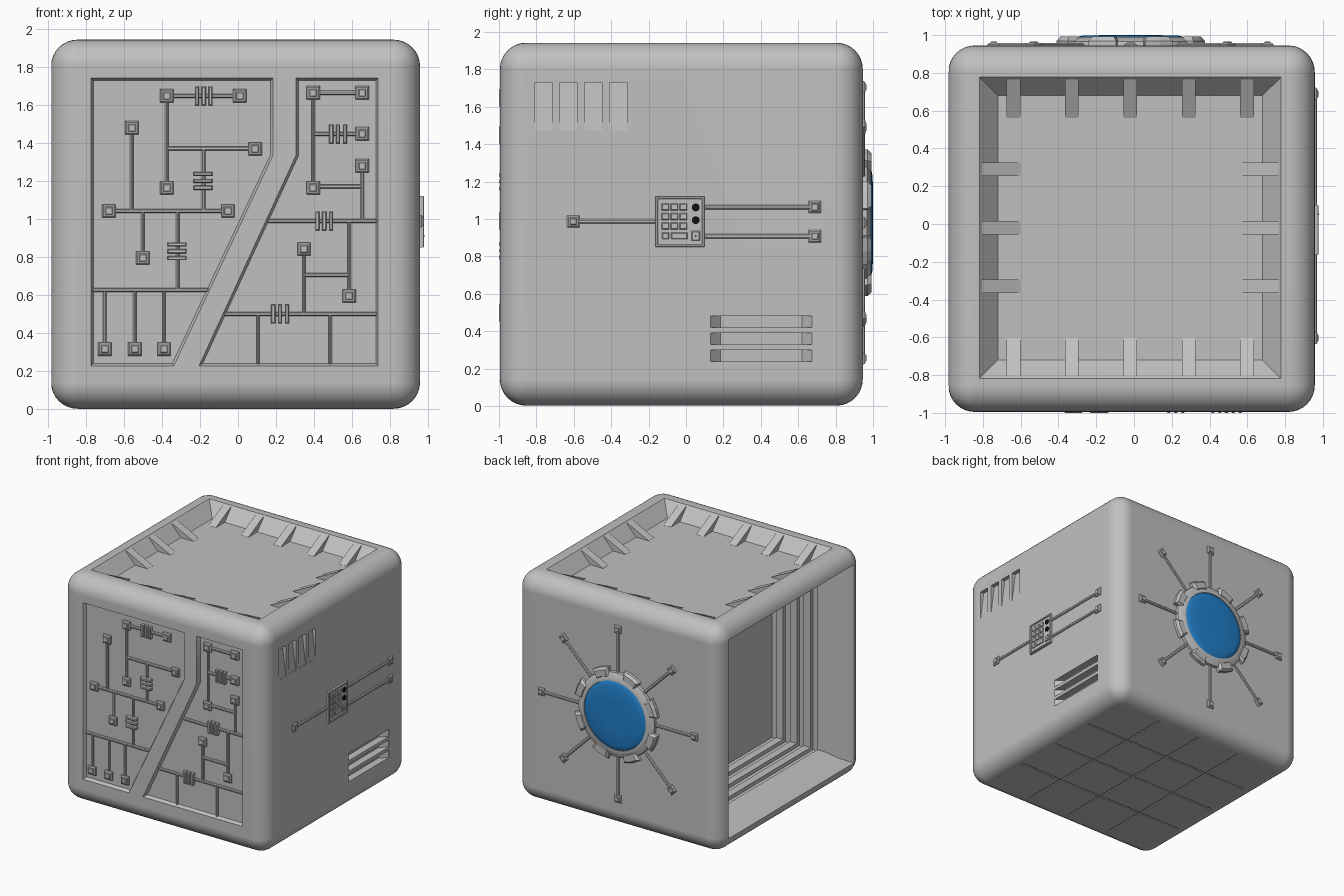
import bpy, bmesh, math
from mathutils import Vector as V

if "Cube" in bpy.data.objects:
    bpy.data.objects.remove(bpy.data.objects["Cube"])

def material(name, col):
    m = bpy.data.materials.new(name)
    m.diffuse_color = (*col, 1)
    m.use_nodes = True
    m.node_tree.nodes["Principled BSDF"].inputs["Base Color"].default_value = m.diffuse_color
    return m

GREY = material("light grey", (0.53, 0.53, 0.53))
BLUE = material("blue glass", (0.015, 0.21, 0.58))
BLACK = material("black", (0.005, 0.005, 0.005))
X0, X1, Y0, Y1, Z1, ZC = -0.983, 0.957, -0.995, 0.945, 1.945, 0.9725

# face mappers: u across, v up, h outward from the face
front = lambda u, v, h: V((u, Y0 - h, v))
right = lambda u, v, h: V((X1 + h, u, v))
back = lambda u, v, h: V((u - 0.018, Y1 + h, v + 0.98))
top = lambda u, v, h: V((u - 0.02, v - 0.02, Z1 + h))

def solid(bm, loop, vec, taper=0, depth=0):
    """Prism from a loop, with an optional tapered cap."""
    f = bm.faces.new([bm.verts.new(p) for p in loop])
    g = bmesh.ops.extrude_face_region(bm, geom=[f], use_keep_orig=True)["geom"]
    bmesh.ops.translate(bm, verts=[e for e in g if isinstance(e, bmesh.types.BMVert)], vec=vec)
    cap = [e for e in g if isinstance(e, bmesh.types.BMFace)]
    bmesh.ops.recalc_face_normals(bm, faces=bm.faces[:])
    if taper:
        bmesh.ops.inset_region(bm, faces=cap, thickness=taper, depth=depth, use_even_offset=True)

def bar(bm, face, p, q, w, h0, h1, taper=0.006):
    """Raised strip from p to q on a face."""
    p, q = V(p), V(q)
    d = (q - p).normalized()
    n = V((-d.y, d.x)) * w / 2
    cap = min(taper, (h1 - h0) * 0.6)
    loop = [face(*c, h0) for c in (p - n, q - n, q + n, p + n)]
    solid(bm, loop, face(0, 0, h1 - cap) - face(0, 0, h0), taper, cap)

def pad(bm, face, p, h0, h1, w=0.07, d=(1, 0)):
    """Square terminal with a smaller raised centre."""
    p, d = V(p), V(d).normalized()
    bar(bm, face, p - d * w / 2, p + d * w / 2, w, h0, h1, 0.008)
    bar(bm, face, p - d * w * .28, p + d * w * .28, w * .56, h0, h1 + 0.006, 0.004)

def clip(bm, face, p, vertical):
    """Three short bars across a line."""
    for k in (-0.036, 0, 0.036):
        a, b = ((k, -.05), (k, .05)) if vertical else ((-.05, k), (.05, k))
        bar(bm, face, V(p) + V(a), V(p) + V(b), 0.022, -0.035, 0.005, 0.005)

def lathe(bm, prof, seg=48):
    rings = [[bm.verts.new(back(r * math.cos(t), r * math.sin(t), h)) for t in
              [2 * math.pi * i / seg for i in range(seg)]] for r, h in prof]
    for a, b in zip(rings, rings[1:]):
        for i in range(seg):
            j = (i + 1) % seg
            bm.faces.new((a[i], a[j], b[j], b[i]))
    bm.faces.new(rings[-1])

def finish(bm, name, mat=GREY, smooth=True):
    bmesh.ops.recalc_face_normals(bm, faces=bm.faces[:])
    me = bpy.data.meshes.new(name)
    bm.to_mesh(me)
    bm.free()
    ob = bpy.data.objects.new(name, me)
    bpy.context.collection.objects.link(ob)
    me.materials.append(mat)
    if smooth:
        bpy.ops.object.select_all(action='DESELECT')
        ob.select_set(True)
        bpy.context.view_layer.objects.active = ob
        bpy.ops.object.shade_smooth_by_angle(angle=math.radians(30))
    return ob

# rounded cube body
bm = bmesh.new()
bmesh.ops.create_cube(bm, size=1.94)
bmesh.ops.translate(bm, verts=bm.verts[:], vec=((X0 + X1) / 2, (Y0 + Y1) / 2, ZC))
bmesh.ops.bevel(bm, geom=bm.edges[:], offset=0.14, segments=8, profile=0.5, affect='EDGES')
body = finish(bm, "body", smooth=False)

cutters = []
def cutter(loop, vec, taper=0, depth=0):
    b = bmesh.new()
    solid(b, loop, vec, taper, depth)
    cutters.append(finish(b, "cutter", smooth=False))

# two circuit recesses in the front
left_panel = [(-.773, 1.74), (.184, 1.74), (.184, 1.335), (-.337, .228), (-.773, .228)]
right_panel = [(.305, 1.74), (.737, 1.74), (.737, .228), (-.205, .228), (.305, 1.335)]
for poly in (left_panel, right_panel):
    cutter([front(u, v, .05) for u, v in poly], (0, .05, 0), .013, .03)
# tray in the top
cutter([top(u, v, .05) for u, v in ((-.8, -.8), (.8, -.8), (.8, .8), (-.8, .8))], (0, 0, -.05), .1, .11)
# vents on the right side
for y in (-.764, -.63, -.496, -.362):
    cutter([right(y - .047, z, h) for z, h in ((1.73, .02), (1.73, -.035), (1.47, -.002), (1.47, .02))], (0, .094, 0))
for z in (.27, .36, .45):
    cutter([right(y, z - .031, h) for y, h in ((.13, .02), (.13, -.002), (.185, -.06), (.62, -.06),
                                               (.675, -.002), (.675, .02))], (0, 0, .062))
# tile grooves underneath
for i in range(3):
    k = (i - 1) * 0.42
    for (cx, cy), (w, d) in (((k - .013, -.025), (.008, .83)), ((-.013, k - .025), (.83, .008))):
        cutter([V((cx + a * w, cy + b * d, -.02)) for a, b in ((-1, -1), (1, -1), (1, 1), (-1, 1))], (0, 0, .032))
# deep ribbed bay in the left side
steps = [(-.05, .85), (.14, .85), (.25, .8)]
for i in range(4):
    s = .25 + i * .13
    steps += [(s + .065, .8), (s + .066, .828), (s + .125, .828), (s + .13, .8)]
bm = bmesh.new()
rings = [[bm.verts.new((X0 + d, -.025 + a * r, ZC + b * r)) for a, b in ((-1, -1), (1, -1), (1, 1), (-1, 1))]
         for d, r in steps]
for a, b in zip(rings, rings[1:]):
    for i in range(4):
        j = (i + 1) % 4
        bm.faces.new((a[i], a[j], b[j], b[i]))
bm.faces.new(rings[0])
bm.faces.new(rings[-1])
cutters.append(finish(bm, "cutter", smooth=False))

bpy.ops.object.select_all(action='DESELECT')
bpy.context.view_layer.objects.active = body
body.select_set(True)
for c in cutters:
    c.hide_render = True
    m = body.modifiers.new("cut", 'BOOLEAN')
    m.operation, m.solver, m.object = 'DIFFERENCE', 'EXACT', c
    bpy.ops.object.modifier_apply(modifier=m.name)
    bpy.data.objects.remove(c)
bpy.ops.object.shade_smooth_by_angle(angle=math.radians(30))
wn = body.modifiers.new("normals", 'WEIGHTED_NORMAL')
wn.keep_sharp = True

# wedge fins around the tray
bm = bmesh.new()
prof = ((-.785, -.008), (-.58, -.109), (-.58, -.113), (-.785, -.113))
for s in (-1, 1):
    for i in range(5):
        u = -.618 + i * .309 - .036
        solid(bm, [top(u, -s * r, h) for r, h in prof], (.072, 0, 0))
    for i in range(3):
        v = -.309 + i * .309 - .036
        solid(bm, [top(-s * r, v, h) for r, h in prof], (0, .072, 0))
finish(bm, "tray_fins", smooth=False)

# front circuit: lines
bm = bmesh.new()
H = [(1.647, -.374, .01), (1.37, -.374, .09), (1.042, -.679, -.053), (.626, -.765, -.155),
     (1.663, .395, .653), (1.447, .395, .653), (1.17, .395, .653), (.99, .155, .73), (.705, .347, .584), (.5, -.07, .73)]
for z, a, b in H:
    bar(bm, front, (a, z), (b, z), .022, -.035, -.014)
VL = [(-.374, 1.647, 1.163), (-.18, 1.37, 1.042), (-.558, 1.479, 1.042), (-.5, 1.042, .795), (-.316, 1.042, .626),
      (-.7, .626, .316), (-.542, .626, .316), (-.389, .626, .316), (.395, 1.663, 1.163), (.653, 1.279, .99),
      (.584, .99, .595), (.347, .842, .5), (.105, .5, .235), (.484, .5, .235)]
for x, a, b in VL:
    bar(bm, front, (x, a), (x, b), .018, -.035, -.015)
finish(bm, "front_circuit_lines", smooth=False)

# front circuit: terminals and clips
bm = bmesh.new()
for p in [(-.374, 1.647), (.01, 1.647), (-.558, 1.479), (.09, 1.368), (-.374, 1.163), (-.679, 1.042), (-.053, 1.042),
          (-.5, .795), (-.7, .316), (-.542, .316), (-.389, .316), (.395, 1.663), (.653, 1.663), (.653, 1.447),
          (.653, 1.279), (.395, 1.163), (.347, .842), (.584, .595)]:
    pad(bm, front, p, -.035, -.006)
for x, z, vert in [(-.18, 1.647, 1), (-.184, 1.2, 0), (-.32, .83, 0), (.526, 1.447, 1), (.453, .99, 1), (.221, .5, 1)]:
    clip(bm, front, (x, z), vert)
finish(bm, "front_terminals", smooth=False)

# right control panel with rim, keys and wires
bm = bmesh.new()
bar(bm, right, (-.163, .985), (.1, .985), .27, -.01, .012)
for a, b in (((-.163, 1.113), (.1, 1.113)), ((-.163, .857), (.1, .857)), ((-.156, .85), (-.156, 1.12)), ((.093, .85), (.093, 1.12))):
    bar(bm, right, a, b, .014, -.01, .02, .003)
for y in (-.11, -.062, -.014):
    for z in (1.065, 1.014, .963):
        bar(bm, right, (y - .02, z), (y + .02, z), .036, 0, .021, .004)
for a, b, w in ((-.128, -.092, .036), (-.08, .008, .036), (.03, .074, .05)):
    bar(bm, right, (a, .91), (b, .91), w, 0, .021, .004)
for a, b, z in ((-.603, -.16, .987), (.1, .689, 1.064), (.1, .689, .908)):
    bar(bm, right, (a, z), (b, z), .024, -.01, .012)
    pad(bm, right, (a if a < 0 else b, z), -.01, .014, .066)
finish(bm, "control_panel", smooth=False)

# black round buttons
bm = bmesh.new()
for z in (1.062, .994):
    solid(bm, [right(.052 + .021 * math.cos(i * math.pi / 12), z + .021 * math.sin(i * math.pi / 12), .005)
               for i in range(24)], (.014, 0, 0))
solid(bm, [right(.052 + a * .004, .91 + b * .004, .018) for a, b in ((-1, -1), (1, -1), (1, 1), (-1, 1))], (.004, 0, 0))
finish(bm, "black_buttons", BLACK)

# back lens, toothed ring and spokes
bm = bmesh.new()
lathe(bm, [(.30, 0), (.295, .036), (.28, .046), (.25, .053), (.12, .055), (.01, .055)])
finish(bm, "blue_lens", BLUE)
bm = bmesh.new()
lathe(bm, [(.365, -.01), (.36, .022), (.315, .045), (.293, .045), (.285, .02)])
finish(bm, "lens_ring")
bm = bmesh.new()
for i in range(8):
    t = math.pi / 4 * (i + .5)
    arc = [t + k for k in (-.2, 0, .2)]
    loop = [back(.315 * math.cos(a), .315 * math.sin(a), -.01) for a in arc]
    loop += [back(.4 * math.cos(a), .4 * math.sin(a), -.01) for a in reversed(arc)]
    solid(bm, loop, (0, .035, 0), .016, .022)
finish(bm, "ring_teeth", smooth=False)
bm = bmesh.new()
for i in range(8):
    d = V((math.cos(math.pi / 4 * i), math.sin(math.pi / 4 * i)))
    bar(bm, back, d * .34, d * .72, .024, -.01, .012)
    pad(bm, back, d * .725, -.01, .014, .064, d)
finish(bm, "lens_spokes", smooth=False)
